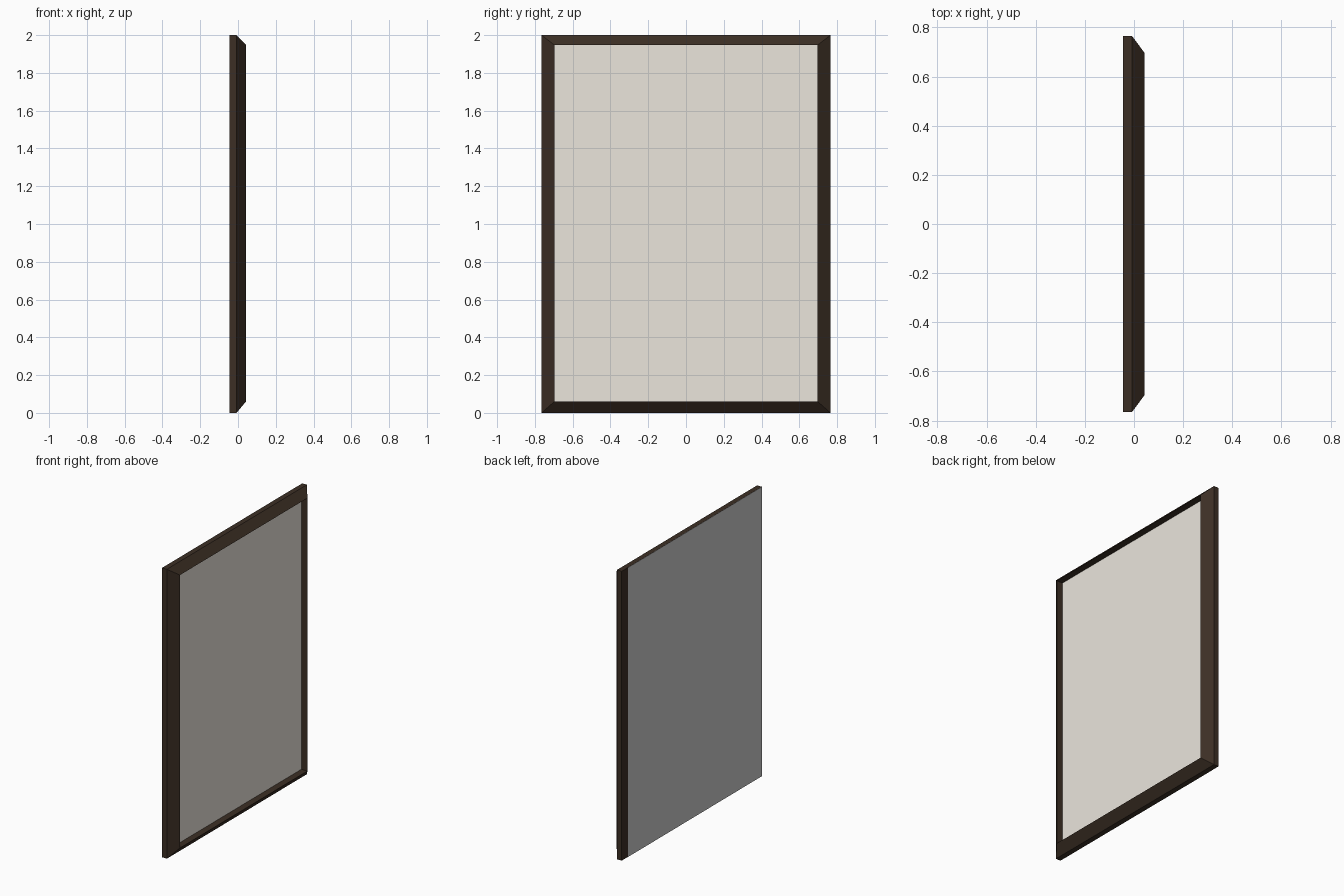
import bpy
import bmesh

if "Cube" in bpy.data.objects:
    bpy.data.objects.remove(bpy.data.objects["Cube"])

BACK, SHOULDER, RIDGE, PANEL = -0.044, -0.008, 0.043, -0.003
OUTER = (-0.765, 0.765, 0.0, 2.0)        # y min, y max, z min, z max
INNER = (-0.696, 0.696, 0.061, 1.947)


def material(name, colour):
    mat = bpy.data.materials.new(name)
    mat.diffuse_color = (*colour, 1.0)
    mat.use_nodes = True
    mat.node_tree.nodes["Principled BSDF"].inputs["Base Color"].default_value = mat.diffuse_color
    return mat


def finish(name, bm, mat=None):
    bmesh.ops.recalc_face_normals(bm, faces=bm.faces[:])
    mesh = bpy.data.meshes.new(name)
    bm.to_mesh(mesh)
    bm.free()
    obj = bpy.data.objects.new(name, mesh)
    bpy.context.collection.objects.link(obj)
    if mat:
        mesh.materials.append(mat)
    return obj


def ring(bm, x, rect):
    y0, y1, z0, z1 = rect
    return [bm.verts.new((x, y, z)) for y, z in ((y0, z0), (y1, z0), (y1, z1), (y0, z1))]


def bridge(bm, a, b):
    for i in range(4):
        j = (i + 1) % 4
        bm.faces.new((a[i], a[j], b[j], b[i]))


def slab(name, x0, x1, rect, mat=None):
    bm = bmesh.new()
    a, b = ring(bm, x0, rect), ring(bm, x1, rect)
    bridge(bm, a, b)
    bm.faces.new(a)
    bm.faces.new(b)
    return finish(name, bm, mat)


wood = material("dark_wood", (0.045, 0.028, 0.018))
pale = material("pale_panel", (0.83, 0.79, 0.72))

# Mitred frame: square outer edge, slope rising to the ridge, straight inner wall
bm = bmesh.new()
rings = [ring(bm, x, r) for x, r in
         ((BACK, OUTER), (SHOULDER, OUTER), (RIDGE, INNER), (BACK, INNER))]
for k in range(4):
    bridge(bm, rings[k], rings[(k + 1) % 4])
finish("frame", bm, wood)

# Recessed panel inside the opening
slab("panel", BACK + 0.002, PANEL, INNER, pale)

# Grey backing board, leaving one stile bare
slab("backing_board", BACK - 0.001, BACK, (OUTER[0], INNER[1], OUTER[2], OUTER[3]))
